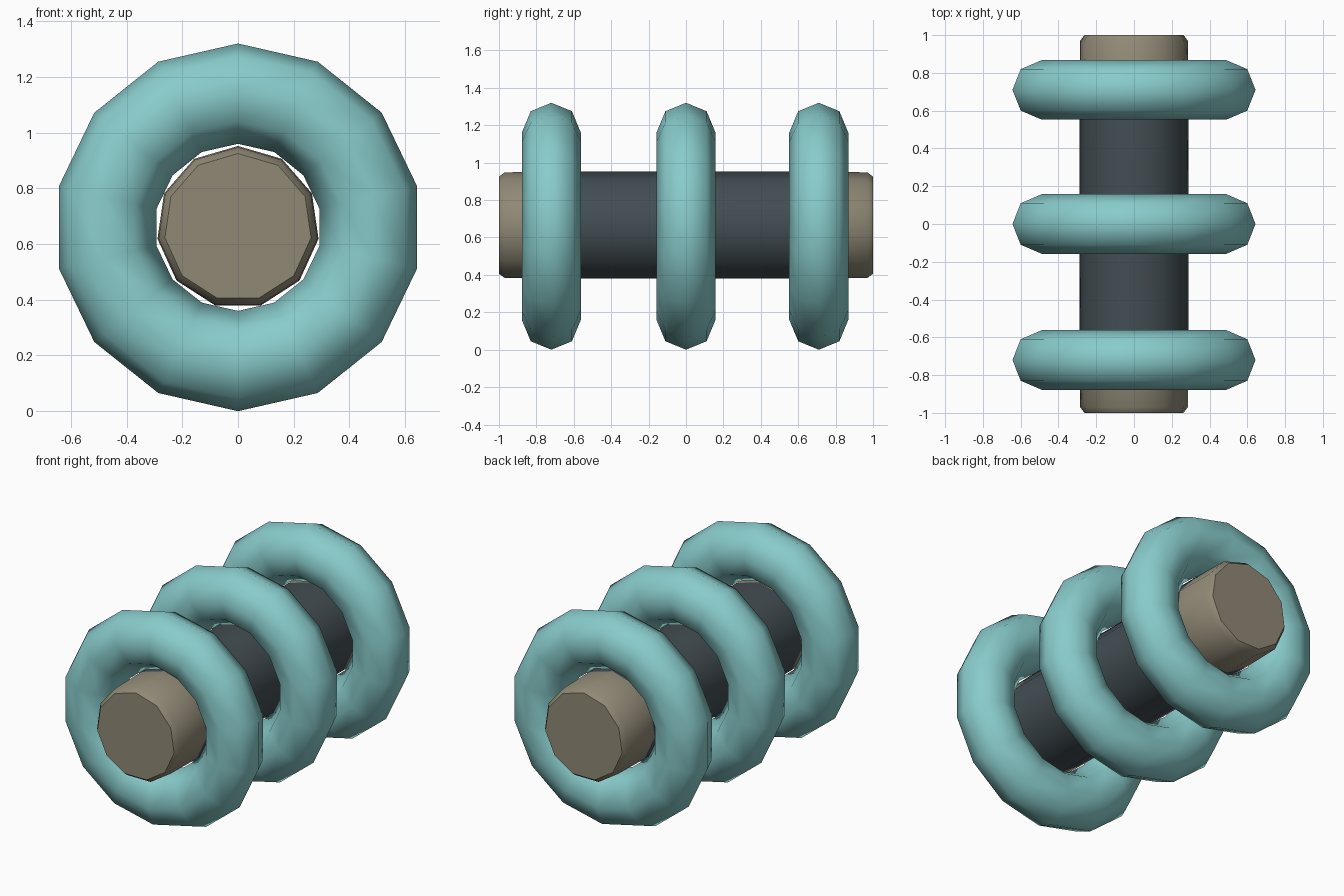
import bpy
import bmesh
import math

if "Cube" in bpy.data.objects:
    bpy.data.objects.remove(bpy.data.objects["Cube"])

CZ = 0.67  # height of the shared axis


def material(name, color):
    m = bpy.data.materials.new(name)
    m.diffuse_color = (*color, 1)
    m.use_nodes = True
    m.node_tree.nodes["Principled BSDF"].inputs["Base Color"].default_value = m.diffuse_color
    return m


teal = material("teal", (0.25, 0.60, 0.60))
brown = material("brown", (0.28, 0.25, 0.18))
slate = material("slate", (0.055, 0.075, 0.085))


def lathe_y(name, profile, sides, mats, ring=False, angle=50):
    """Spin (y, radius) points around the y axis: a closed ring or a capped rod."""
    bm = bmesh.new()
    loops = []
    for y, r in profile:
        loops.append([bm.verts.new((r * math.sin(2 * math.pi * i / sides), y,
                                    CZ + r * math.cos(2 * math.pi * i / sides)))
                      for i in range(sides)])
    n = len(loops)
    for k in range(n if ring else n - 1):
        a, b = loops[k], loops[(k + 1) % n]
        for i in range(sides):
            j = (i + 1) % sides
            bm.faces.new((a[i], a[j], b[j], b[i]))
    if not ring:
        bm.faces.new(loops[0])
        bm.faces.new(loops[-1])
    bmesh.ops.recalc_face_normals(bm, faces=bm.faces)
    me = bpy.data.meshes.new(name)
    bm.to_mesh(me)
    bm.free()
    ob = bpy.data.objects.new(name, me)
    bpy.context.collection.objects.link(ob)
    for m in mats:
        me.materials.append(m)
    bpy.ops.object.select_all(action='DESELECT')
    ob.select_set(True)
    bpy.context.view_layer.objects.active = ob
    bpy.ops.object.shade_smooth_by_angle(angle=math.radians(angle))
    return ob


# Central rod: dark shaft between the outer rings, brown ends
rod = lathe_y("rod", [(-1.0, 0.265), (-0.97, 0.288), (-0.72, 0.292),
                      (0.72, 0.292), (0.97, 0.288), (1.0, 0.265)],
              11, [brown, slate])
for p in rod.data.polygons:
    p.material_index = 1 if abs(p.center.y) < 0.5 else 0

# Three low-poly rings whose inner edge rests on the rod
SECTION = [(0, 0.66), (0.11, 0.615), (0.158, 0.50), (0.12, 0.38),
           (0, 0.30), (-0.12, 0.38), (-0.158, 0.50), (-0.11, 0.615)]
for name, y in (("front_ring", -0.72), ("middle_ring", 0.0), ("back_ring", 0.71)):
    lathe_y(name, [(y + dy, r) for dy, r in SECTION], 14, [teal],
            ring=True, angle=180)

# Rest the lowest point on the ground
for ob in bpy.context.scene.objects:
    ob.location.z = 0.66 - CZ
